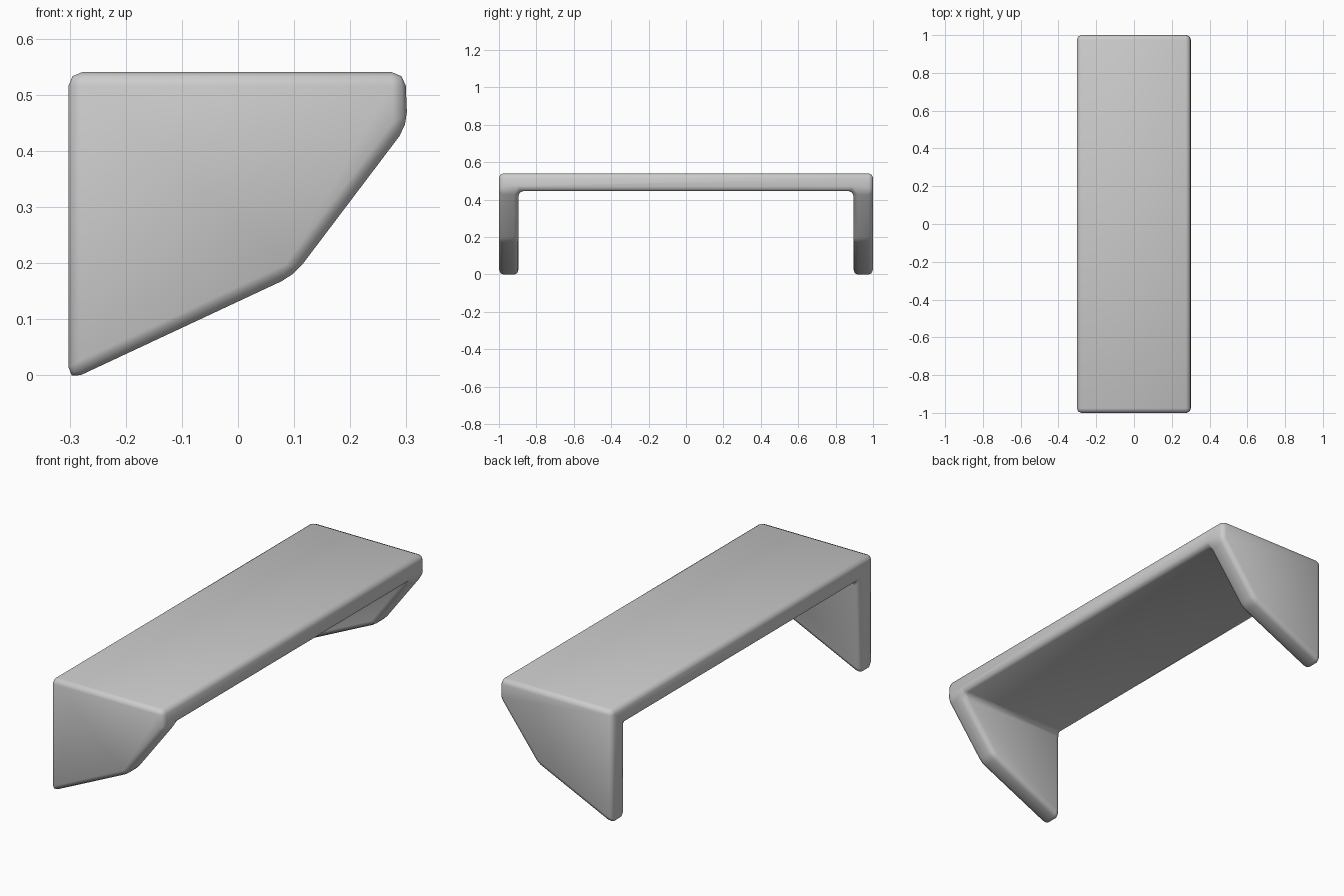
import bpy, bmesh, math

if "Cube" in bpy.data.objects:
    bpy.data.objects.remove(bpy.data.objects["Cube"])

# Side profile (x, z): bottom back, top back, top front, shelf lower front, leg bend
A, B, C, D, E = (-.302, -.01), (-.302, .54), (.298, .54), (.302, .445), (.1, .178)
F = (-.302, .445)          # underside of shelf at the back
OUT, INN = 1.0, 0.895      # outer and inner faces of the legs

bm = bmesh.new()
cache = {}


def v(p, y):
    key = (p, y)
    if key not in cache:
        cache[key] = bm.verts.new((p[0], y, p[1]))
    return cache[key]


def face(*pts):
    bm.faces.new([v(p, y) for p, y in pts])


# Legs: outer cheek, inner cheek and the two sloping undersides
for s in (-1, 1):
    o, i = s * OUT, s * INN
    face(*[(p, o) for p in (A, B, C, D, E)])
    face(*[(p, i) for p in (A, F, D, E)])
    for p, q in ((A, E), (E, D)):
        face((p, o), (q, o), (q, i), (p, i))

# Shelf top and underside
face((B, -OUT), (C, -OUT), (C, OUT), (B, OUT))
face((F, -INN), (D, -INN), (D, INN), (F, INN))
# Front edge strip and U-shaped back
face((C, -OUT), (C, OUT), (D, OUT), (D, INN), (D, -INN), (D, -OUT))
face((A, -OUT), (B, -OUT), (B, OUT), (A, OUT),
     (A, INN), (F, INN), (F, -INN), (A, -INN))
bmesh.ops.recalc_face_normals(bm, faces=bm.faces[:])

mesh = bpy.data.meshes.new("bracket_shelf")
bm.to_mesh(mesh)
bm.free()
shelf = bpy.data.objects.new("bracket_shelf", mesh)
bpy.context.collection.objects.link(shelf)

# Soft two-segment rounding on every edge
bevel = shelf.modifiers.new("rounding", 'BEVEL')
bevel.width = 0.024
bevel.segments = 2
bevel.limit_method = 'ANGLE'
bevel.angle_limit = math.radians(20)
mesh.shade_smooth()
